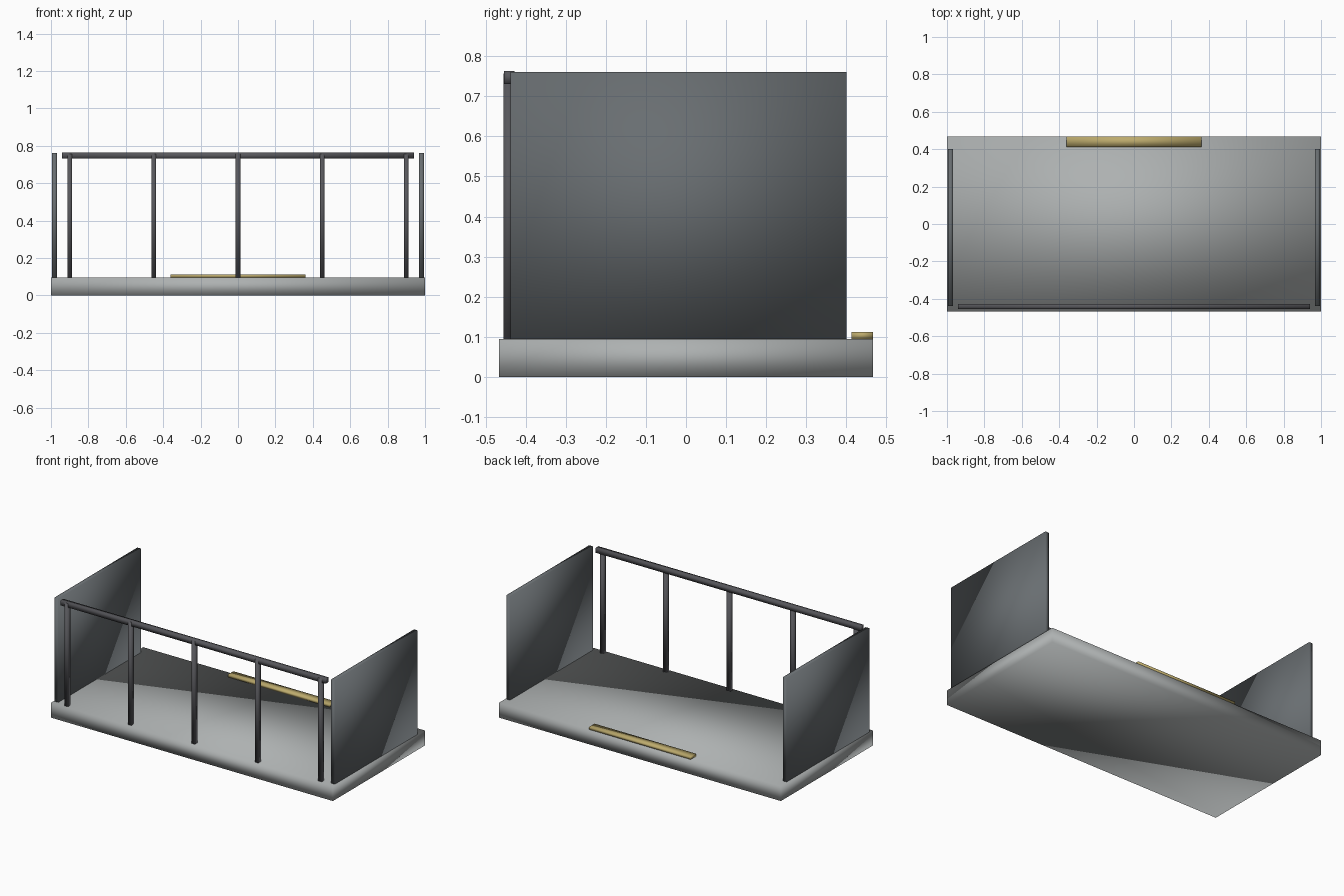
import bpy
import bmesh

default = bpy.data.objects.get("Cube")
if default:
    bpy.data.objects.remove(default, do_unlink=True)


def make_material(name, rgb):
    mat = bpy.data.materials.new(name)
    mat.use_nodes = True
    color = (*rgb, 1.0)
    mat.diffuse_color = color
    mat.node_tree.nodes["Principled BSDF"].inputs["Base Color"].default_value = color
    return mat


concrete = make_material("light grey concrete", (0.42, 0.44, 0.44))
panel_grey = make_material("slate grey panel", (0.14, 0.155, 0.165))
metal = make_material("dark grey metal", (0.095, 0.095, 0.105))
brass = make_material("brass", (0.50, 0.40, 0.15))


def box(name, x, y, z, mat):
    """Softly shaded box spanning the given (min, max) ranges."""
    bm = bmesh.new()
    bmesh.ops.create_cube(bm, size=1)
    for v in bm.verts:
        v.co = [lo + (c + 0.5) * (hi - lo) for c, (lo, hi) in zip(v.co, (x, y, z))]
    for f in bm.faces:
        f.smooth = True
    mesh = bpy.data.meshes.new(name)
    bm.to_mesh(mesh)
    bm.free()
    mesh.materials.append(mat)
    obj = bpy.data.objects.new(name, mesh)
    bpy.context.collection.objects.link(obj)
    return obj


floor_top = 0.095

# Floor slab and the threshold strip along its back edge
box("floor_slab", (-1, 1), (-0.467, 0.467), (0, floor_top), concrete)
box("threshold_strip", (-0.36, 0.36), (0.413, 0.467), (floor_top, 0.112), brass)

# Side panels
for side, sign in (("left", 1), ("right", -1)):
    x = sorted((sign * 0.968, sign * 0.994))
    box(f"{side}_side_panel", x, (-0.438, 0.40), (floor_top, 0.761), panel_grey)

# Front railing
for i in range(5):
    x = (i - 2) * 0.45
    box(f"railing_post_{i + 1}", (x - 0.0125, x + 0.0125),
        (-0.455, -0.43), (floor_top, 0.757), metal)
box("railing_top_rail", (-0.94, 0.94), (-0.4545, -0.428), (0.731, 0.763), metal)
